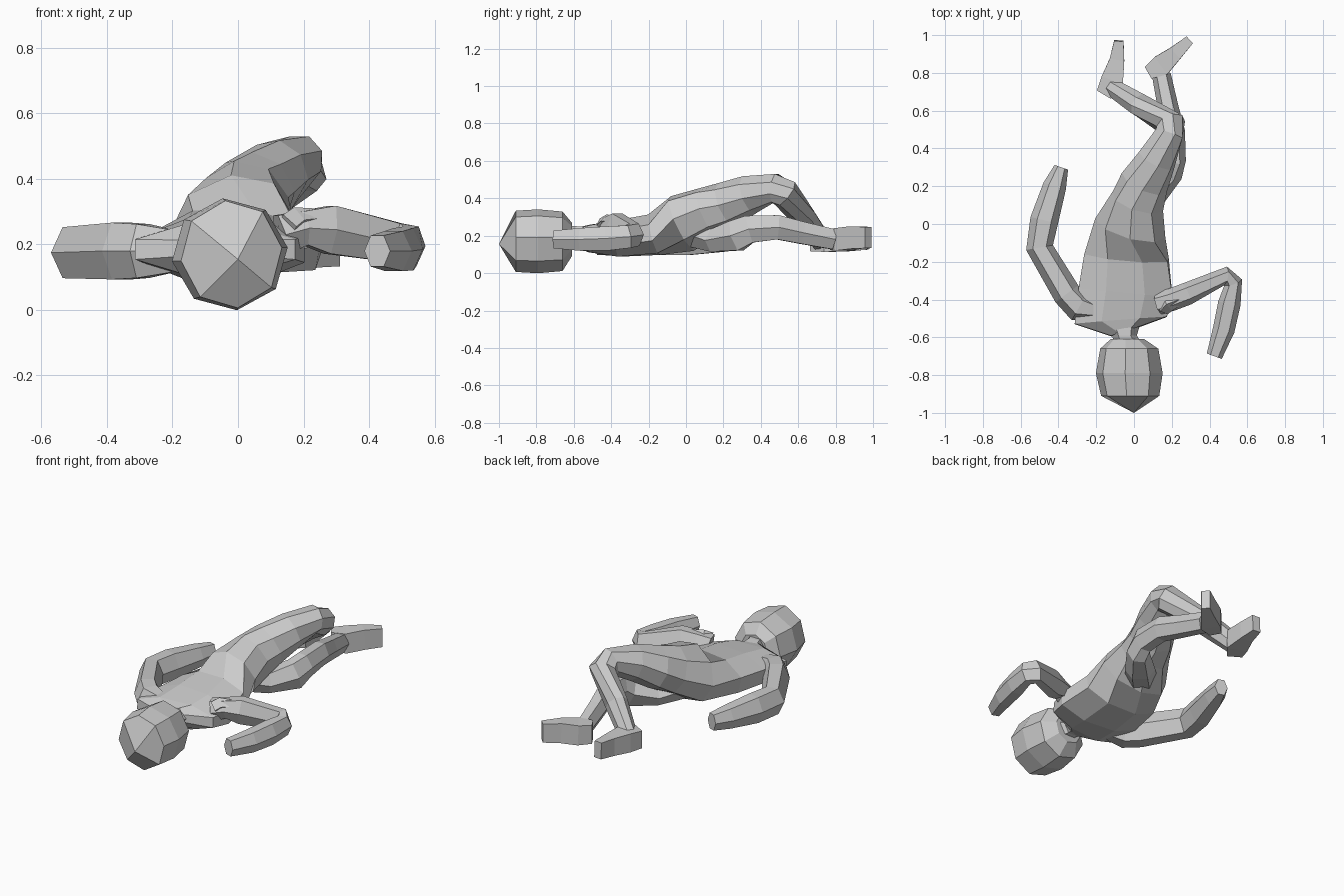
import bpy, bmesh
from math import cos, sin, pi, radians
from mathutils import Vector


def loft(name, rings, sides=6, phase=0.0, axis=None, quad_tip=False):
    """Skin elliptical rings (x, y, z, half width, half height, roll) set across a path."""
    bm = bmesh.new()
    pts = [Vector(r[:3]) for r in rings]
    loops = []
    for i, r in enumerate(rings):
        t = Vector((0, 0, 0))
        if axis:
            t = Vector(axis)
        else:
            if i > 0:
                t += (pts[i] - pts[i - 1]).normalized()
            if i < len(pts) - 1:
                t += (pts[i + 1] - pts[i]).normalized()
        t.normalize()
        u = t.cross(Vector((0, 0, 1))).normalized()
        v = u.cross(t)
        roll = radians(r[5]) if len(r) > 5 else 0
        u, v = u * cos(roll) + v * sin(roll), v * cos(roll) - u * sin(roll)
        loop = []
        for k in range(sides):
            ang = 2 * pi * k / sides + phase
            loop.append(bm.verts.new(pts[i] + u * r[3] * cos(ang) + v * r[4] * sin(ang)))
        loops.append(loop)
    for p, q in zip(loops, loops[1:]):
        for k in range(sides):
            n = (k + 1) % sides
            bm.faces.new((p[k], p[n], q[n], q[k]))
    bm.faces.new(loops[0][::-1])
    bm.faces.new(loops[-1])
    bmesh.ops.remove_doubles(bm, verts=bm.verts, dist=0.002)
    if quad_tip:
        # Turn the triangle fan at the first ring into four quads
        corners = set(loops[1][0::2])
        tip = min(bm.verts, key=lambda w: w.co.y)
        edges = [e for e in tip.link_edges if e.other_vert(tip) in corners]
        bmesh.ops.dissolve_edges(bm, edges=edges)
    bmesh.ops.recalc_face_normals(bm, faces=bm.faces)
    me = bpy.data.meshes.new(name)
    bm.to_mesh(me)
    bm.free()
    ob = bpy.data.objects.new(name, me)
    bpy.context.collection.objects.link(ob)
    return ob


# Head, with the crown pointing forward
loft("head", [
    (0.00, -1.00, 0.155, 0.0005, 0.0005),
    (-0.02, -0.91, 0.17, 0.155, 0.165),
    (-0.025, -0.79, 0.17, 0.178, 0.172),
    (-0.025, -0.66, 0.17, 0.155, 0.16),
    (-0.035, -0.61, 0.18, 0.09, 0.09)], 8, radians(7), (0, 1, 0), True)
loft("neck", [
    (-0.03, -0.64, 0.19, 0.075, 0.07),
    (-0.05, -0.59, 0.195, 0.065, 0.065),
    (-0.055, -0.54, 0.19, 0.085, 0.065)], 6, 0, (0, 1, 0))

# Torso, rolling up at the hip and running on into the raised, bent leg
loft("torso_and_raised_leg", [
    (-0.05, -0.57, 0.19, 0.08, 0.06),
    (-0.07, -0.51, 0.185, 0.265, 0.08),
    (-0.045, -0.36, 0.185, 0.27, 0.105),
    (-0.04, -0.17, 0.205, 0.24, 0.115, 3),
    (-0.02, -0.02, 0.265, 0.20, 0.15, 25),
    (0.02, 0.12, 0.325, 0.145, 0.14, 30),
    (0.055, 0.22, 0.365, 0.13, 0.125, 20),
    (0.12, 0.34, 0.42, 0.105, 0.105, 10),
    (0.185, 0.475, 0.455, 0.08, 0.082),
    (0.195, 0.53, 0.425, 0.08, 0.082),
    (0.03, 0.63, 0.30, 0.065, 0.07),
    (-0.12, 0.725, 0.17, 0.05, 0.06)], 8, pi / 8)
loft("raised_foot", [
    (-0.16, 0.685, 0.17, 0.06, 0.075),
    (-0.115, 0.76, 0.17, 0.085, 0.08),
    (-0.09, 0.87, 0.17, 0.055, 0.075),
    (-0.08, 0.97, 0.175, 0.035, 0.07)], 4, pi / 4)

# Arms
loft("left_arm", [
    (-0.20, -0.46, 0.18, 0.05, 0.075),
    (-0.29, -0.44, 0.18, 0.08, 0.095),
    (-0.355, -0.37, 0.18, 0.075, 0.10),
    (-0.50, -0.125, 0.175, 0.072, 0.09),
    (-0.475, 0.02, 0.175, 0.075, 0.09),
    (-0.42, 0.20, 0.175, 0.062, 0.07),
    (-0.385, 0.30, 0.175, 0.038, 0.055)])
loft("right_arm", [
    (0.13, -0.42, 0.23, 0.06, 0.07),
    (0.20, -0.40, 0.25, 0.06, 0.06),
    (0.28, -0.37, 0.245, 0.06, 0.085),
    (0.485, -0.275, 0.205, 0.05, 0.07),
    (0.525, -0.31, 0.195, 0.05, 0.07),
    (0.505, -0.42, 0.185, 0.06, 0.075),
    (0.475, -0.56, 0.18, 0.058, 0.07),
    (0.425, -0.70, 0.18, 0.042, 0.055)])
loft("shoulder_blade", [
    (0.15, -0.45, 0.255, 0.04, 0.04),
    (0.18, -0.42, 0.275, 0.045, 0.04),
    (0.24, -0.40, 0.28, 0.03, 0.03)], 4)

# Lower leg, resting underneath
loft("resting_leg", [
    (-0.03, 0.03, 0.22, 0.09, 0.085),
    (0.09, 0.16, 0.175, 0.085, 0.07),
    (0.195, 0.27, 0.20, 0.065, 0.095),
    (0.215, 0.34, 0.235, 0.06, 0.085),
    (0.21, 0.49, 0.245, 0.06, 0.075),
    (0.18, 0.62, 0.215, 0.055, 0.068),
    (0.145, 0.79, 0.18, 0.05, 0.062)])
loft("resting_foot", [
    (0.075, 0.80, 0.18, 0.05, 0.08),
    (0.145, 0.84, 0.18, 0.08, 0.085),
    (0.22, 0.905, 0.19, 0.055, 0.085),
    (0.295, 0.975, 0.19, 0.035, 0.08)], 4, pi / 4)
